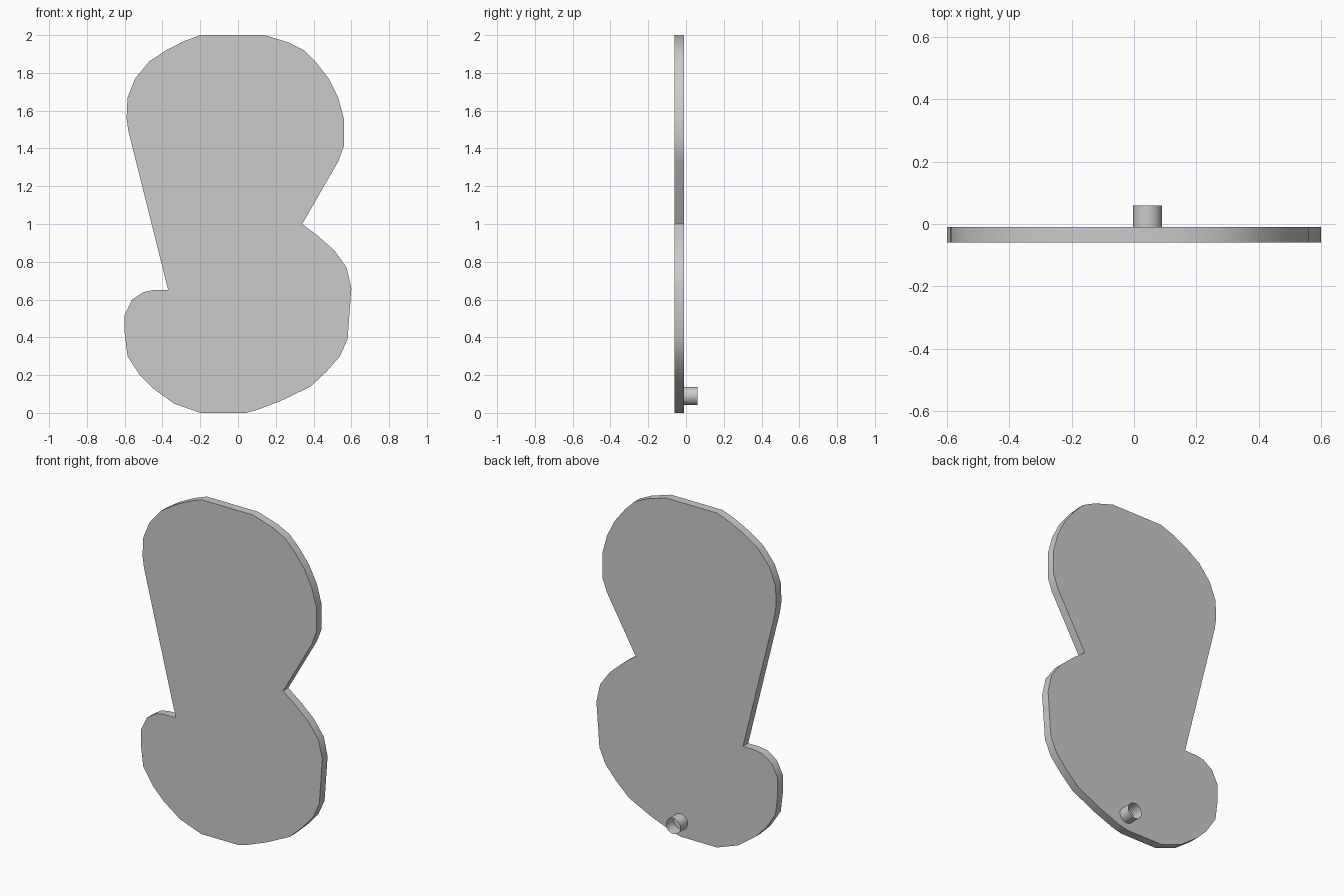
import bpy, bmesh, math
from mathutils import Matrix

if "Cube" in bpy.data.objects:
    bpy.data.objects.remove(bpy.data.objects["Cube"])

# Outline of the flat plate (x, z), clockwise from the top left
OUTLINE = [
    (-.20, 2), (.14, 2), (.27, 1.96), (.35, 1.92), (.41, 1.86), (.48, 1.77),
    (.53, 1.67), (.56, 1.56), (.56, 1.41), (.53, 1.33), (.34, 1.0),
    (.42, .94), (.51, .86), (.575, .77), (.60, .66), (.58, .39), (.54, .30),
    (.47, .22), (.385, .14), (.23, .065), (.10, .015), (.04, 0), (-.20, 0),
    (-.34, .05), (-.45, .13), (-.52, .20), (-.585, .30), (-.60, .42),
    (-.60, .52), (-.56, .60), (-.50, .64), (-.45, .65), (-.37, .65),
    (-.58, 1.49), (-.59, 1.56), (-.585, 1.67), (-.545, 1.77), (-.47, 1.86),
    (-.38, 1.92), (-.28, 1.97)]
FRONT, BACK, PEG_END = -0.06, -0.01, 0.06


def finish(bm, name):
    mesh = bpy.data.meshes.new(name)
    bm.to_mesh(mesh)
    bm.free()
    ob = bpy.data.objects.new(name, mesh)
    bpy.context.collection.objects.link(ob)
    bpy.ops.object.select_all(action='DESELECT')
    ob.select_set(True)
    bpy.context.view_layer.objects.active = ob
    bpy.ops.object.shade_smooth_by_angle(angle=math.radians(30))


# Plate: extruded outline
bm = bmesh.new()
face = bm.faces.new([bm.verts.new((x, FRONT, z)) for x, z in OUTLINE])
new = bmesh.ops.extrude_face_region(bm, geom=[face], use_keep_orig=True)["geom"]
bmesh.ops.translate(bm, vec=(0, BACK - FRONT, 0),
                    verts=[g for g in new if isinstance(g, bmesh.types.BMVert)])
bmesh.ops.recalc_face_normals(bm, faces=bm.faces)
finish(bm, "plate")

# Open tube peg on the back
bm = bmesh.new()
place = Matrix.Translation((.043, (BACK + PEG_END) / 2, .09)) @ Matrix.Rotation(math.pi / 2, 4, 'X')
bmesh.ops.create_cone(bm, cap_ends=False, segments=32, radius1=.047, radius2=.047,
                      depth=PEG_END - BACK, matrix=place)
finish(bm, "back_peg")
